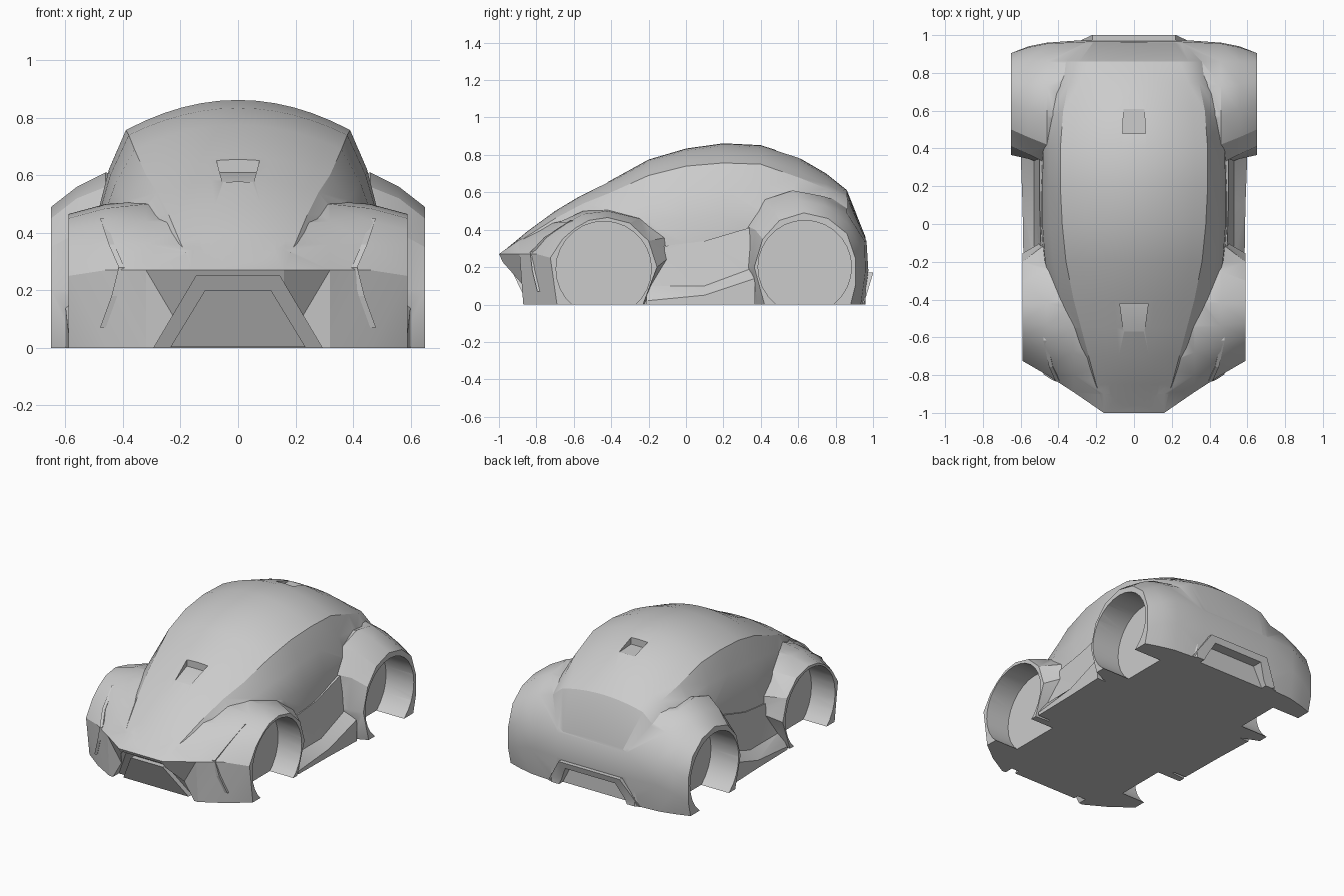
import bpy, bmesh, math
from mathutils import Vector
from mathutils.bvhtree import BVHTree

if "Cube" in bpy.data.objects:
    bpy.data.objects.remove(bpy.data.objects["Cube"])


def loft(name, rings):
    """Closed, capped skin through rings of equal point count."""
    bm = bmesh.new()
    vs = [[bm.verts.new(p) for p in r] for r in rings]
    n = len(vs[0])
    for a, b in zip(vs, vs[1:]):
        for i in range(n):
            j = (i + 1) % n
            bm.faces.new((a[i], a[j], b[j], b[i]))
    bm.faces.new(vs[0][::-1])
    bm.faces.new(vs[-1])
    bm.normal_update()
    bmesh.ops.triangulate(bm, faces=bm.faces[:])
    if bm.calc_volume(signed=True) < 0:
        bmesh.ops.reverse_faces(bm, faces=bm.faces[:])
    bm.normal_update()
    me = bpy.data.meshes.new(name)
    bm.to_mesh(me)
    bm.free()
    ob = bpy.data.objects.new(name, me)
    bpy.context.collection.objects.link(ob)
    return ob


def loft_across(name, half):
    """Side outlines at increasing x, mirrored to the other side."""
    pos = [[(x, y, z) for y, z in pts] for x, pts in half]
    neg = [[(-x, y, z) for x, y, z in r] for r in reversed(pos)]
    return loft(name, neg + pos)


def trapezoid(name, top, bottom, front, back):
    """Front-view trapezoid; front and back are y as functions of z."""
    (xt, zt), (xb, zb) = top, bottom
    pts = [(-xb, zb), (xb, zb), (xt, zt), (-xt, zt)]
    return loft(name, [[(x, f(z), z) for x, z in pts] for f in (front, back)])


def combine(target, other, op):
    bpy.context.view_layer.update()
    m = target.modifiers.new(op, 'BOOLEAN')
    m.object, m.operation, m.solver = other, op, 'EXACT'
    bpy.context.view_layer.objects.active = target
    bpy.ops.object.modifier_apply(modifier=m.name)
    bpy.data.objects.remove(other)


# Cabin and hood: y, centre height, roof edge x z, waist x z, floor x
rows = [
    (-1.0, .27, .15, .265, .16, .15, .17),
    (-.85, .39, .20, .365, .25, .22, .26),
    (-.70, .50, .24, .46, .31, .30, .32),
    (-.55, .59, .28, .54, .37, .40, .38),
    (-.40, .665, .32, .60, .42, .43, .42),
    (-.20, .775, .36, .69, .47, .45, .50),
    (0.0, .834, .38, .74, .485, .46, .51),
    (.20, .862, .39, .757, .485, .48, .51),
    (.40, .852, .39, .75, .48, .50, .50),
    (.60, .787, .375, .68, .465, .50, .48),
    (.75, .70, .345, .62, .44, .48, .46),
    (.86, .612, .29, .575, .40, .46, .44),
    (.96, .36, .26, .345, .30, .25, .30),
]
rings = []
for y, top, xe, ze, xw, zw, xb in rows:
    half = [(xe * i / 6, top - (top - ze) * (i / 6) ** 2) for i in range(7)]
    half += [((xe + xw) / 2 + .012, (ze + zw) / 2), (xw, zw), (xb, 0)]
    prof = half + [(-x, z) for x, z in reversed(half[1:])]
    rings.append([(x, max(y, -.865 - .48 * z), z) for x, z in prof])
body = loft("car_body", rings)

# Nose with front fenders
nose = loft_across("front_fenders", [
    (.16, [(-.87, 0), (-1, .27), (-.9, .34), (-.75, .43), (-.6, .47),
           (-.45, .47), (-.3, .4), (-.2, .3), (-.15, .15), (-.15, 0)]),
    (.32, [(-.87, 0), (-.89, .27), (-.8, .36), (-.68, .44), (-.55, .50),
           (-.42, .51), (-.25, .47), (-.12, .38), (-.1, .2), (-.2, 0)]),
    (.46, [(-.79, 0), (-.80, .27), (-.74, .36), (-.64, .44), (-.54, .485),
           (-.42, .50), (-.25, .46), (-.1, .36), (-.08, .26), (-.22, 0)]),
    (.59, [(-.69, 0), (-.725, .25), (-.66, .35), (-.59, .41), (-.52, .45),
           (-.42, .465), (-.3, .435), (-.2, .34), (-.155, .2), (-.23, 0)]),
])

# Tail with rear fenders
tail = loft_across("rear_fenders", [
    (.25, [(.34, 0), (.31, .2), (.32, .4), (.42, .5), (.57, .55),
           (.73, .57), (.86, .54), (.965, .34), (.975, .18), (.95, 0)]),
    (.46, [(.34, 0), (.31, .2), (.32, .42), (.42, .56), (.57, .61),
           (.73, .58), (.86, .49), (.955, .34), (.96, .18), (.935, 0)]),
    (.56, [(.38, 0), (.345, .2), (.37, .4), (.46, .52), (.6, .56),
           (.74, .53), (.86, .44), (.935, .3), (.94, .15), (.91, 0)]),
    (.65, [(.42, 0), (.365, .2), (.41, .35), (.5, .45), (.63, .49),
           (.76, .46), (.86, .38), (.905, .25), (.905, .1), (.88, 0)]),
])
combine(body, nose, 'UNION')
combine(body, tail, 'UNION')

# Flared side sills
sill = [
    (-.21, [(.4, 0), (.585, 0), (.585, .02), (.53, .10), (.49, .30), (.4, .30)]),
    (.10, [(.4, 0), (.59, 0), (.59, .05), (.53, .10), (.50, .34), (.4, .34)]),
    (.37, [(.4, 0), (.60, 0), (.60, .14), (.53, .20), (.50, .42), (.4, .42)]),
]
for s in (-1, 1):
    combine(body, loft("side_sill", [[(s * x, y, z) for x, z in p] for y, p in sill]), 'UNION')

# Rear bumper frame with a recess below its lip
combine(body, trapezoid("rear_bumper", (.22, .17), (.33, 0),
                        lambda z: .90, lambda z: .95 + .3 * z), 'UNION')
combine(body, trapezoid("bumper_recess", (.18, .13), (.26, -.03),
                        lambda z: .92, lambda z: 1.1), 'DIFFERENCE')

# Wheel wells
for s in (-1, 1):
    for y, z, r, x0 in ((-.44, .19, .255, .42), (.635, .20, .25, .45)):
        ring = [(y + r * math.cos(a), z + r * math.sin(a))
                for a in (2 * math.pi * i / 28 for i in range(28))]
        well = loft("wheel_well", [[(s * x, py, pz) for py, pz in ring] for x in (x0, .9)])
        combine(body, well, 'DIFFERENCE')

# Grille opening, parallel to the sloping nose
def nose_y(d):
    return lambda z: -.87 - .48 * z + d

combine(body, trapezoid("grille_opening", (.145, .25), (.305, -.02),
                        nose_y(-.1), nose_y(.06)), 'DIFFERENCE')

# Hood and roof vents: notches that deepen toward the upper end
for low, high in (((-.57, .578, .055), (-.42, .655, .075)),
                  ((.61, .78, .055), (.48, .825, .06))):
    cut = []
    for (y, z, x), d in ((low, .002), (high, .045)):
        cut.append([(-x, y, z - d), (x, y, z - d), (x, y, z + .1), (-x, y, z + .1)])
    combine(body, loft("vent", cut), 'DIFFERENCE')

# Grille insert
trapezoid("grille_insert", (.115, .20), (.235, .003), nose_y(.025), nose_y(.08))

# Bent headlight strips laid on the fender faces
bm = bmesh.new()
bm.from_mesh(body.data)
tree = BVHTree.FromBMesh(bm)
bm.free()
path = [(.47, .45), (.44, .36), (.405, .28), (.43, .18), (.47, .07)]
for s, side in ((-1, "left"), (1, "right")):
    rings = []
    for x, z in path:
        hit = tree.ray_cast(Vector((s * x, -3, z)), Vector((0, 1, 0)))[0]
        if hit:
            rings.append([(s * x + dx, hit.y + dy, z) for dx, dy in
                          ((-.01, -.008), (.01, -.008), (.01, .02), (-.01, .02))])
    if len(rings) > 1:
        loft(side + "_headlight_strip", rings)

# Smooth shading with sharp edges kept
bpy.ops.object.select_all(action='DESELECT')
body.select_set(True)
bpy.context.view_layer.objects.active = body
bpy.ops.object.shade_smooth_by_angle(angle=math.radians(28))
